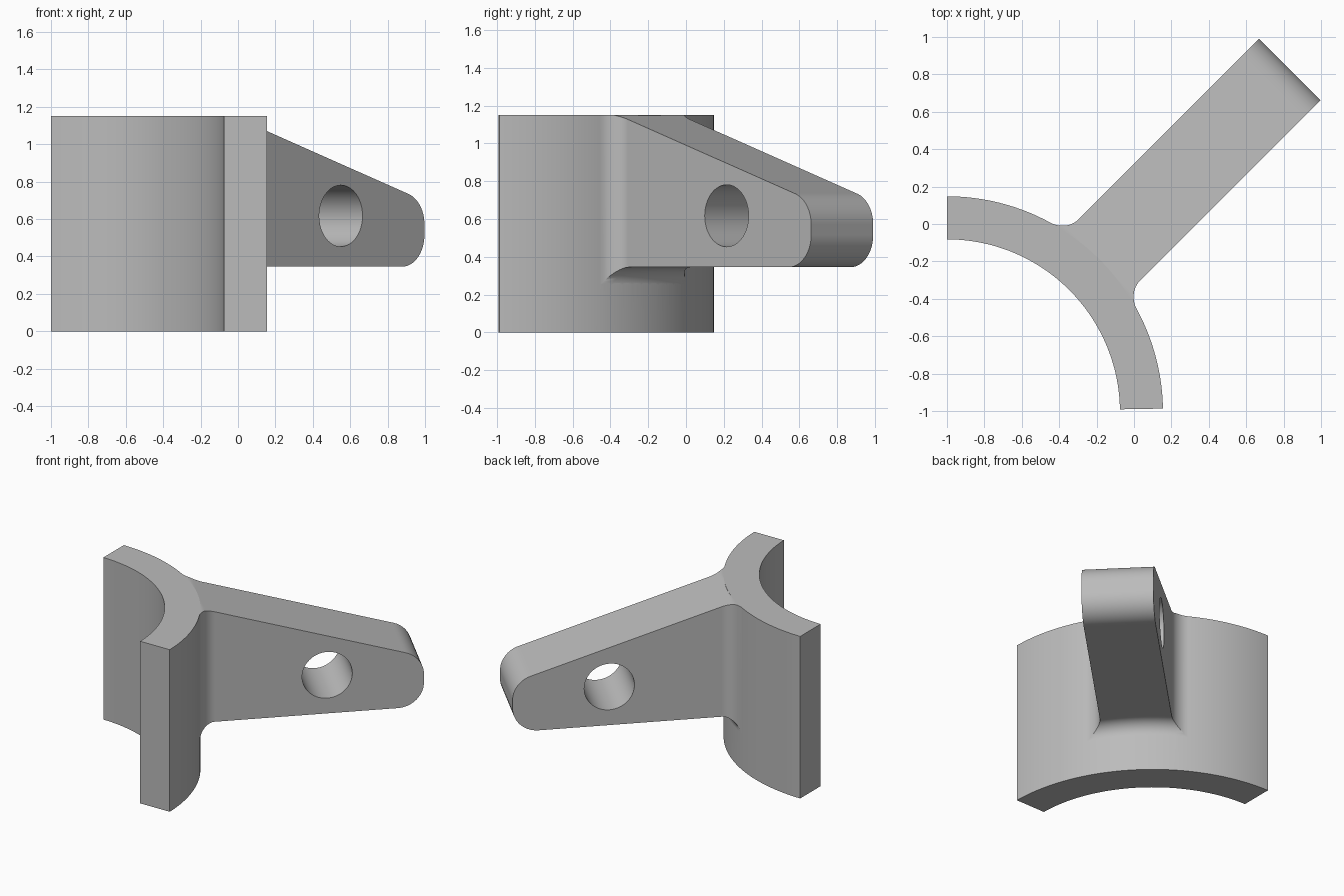
import bpy, bmesh
from math import sin, cos, sqrt, pi, atan, radians
from mathutils import Matrix

if "Cube" in bpy.data.objects:
    bpy.data.objects.remove(bpy.data.objects["Cube"])

HEIGHT, R_OUT, R_IN = 1.15, 1.155, 0.925      # curved wall
HALF, FLOOR, TIP = 0.232, 0.345, 2.592        # arm half width, underside, tip distance
SLOPE, FILLET, ROUND = 0.314, 0.092, 0.17
FRAME = Matrix.Translation((-1, -1.007, 0)) @ Matrix.Rotation(pi / 4, 4, 'Z')

grey = bpy.data.materials.new("grey")
grey.use_nodes = True
grey.diffuse_color = (0.5, 0.5, 0.5, 1)
grey.node_tree.nodes["Principled BSDF"].inputs["Base Color"].default_value = (0.5, 0.5, 0.5, 1)


def loft(name, loops):
    """Join equal closed loops into a capped solid, in the arm-aligned frame."""
    bm = bmesh.new()
    rings = [[bm.verts.new(p) for p in loop] for loop in loops]
    n = len(rings[0])
    for a, b in zip(rings, rings[1:]):
        for i in range(n):
            j = (i + 1) % n
            bm.faces.new((a[i], a[j], b[j], b[i]))
    bm.faces.new(rings[0])
    bm.faces.new(rings[-1])
    bmesh.ops.recalc_face_normals(bm, faces=bm.faces)
    mesh = bpy.data.meshes.new(name)
    bm.to_mesh(mesh)
    bm.free()
    mesh.materials.append(grey)
    obj = bpy.data.objects.new(name, mesh)
    bpy.context.collection.objects.link(obj)
    obj.matrix_world = FRAME
    return obj


def combine(target, other, operation):
    """Apply a boolean and remove the helper."""
    bpy.context.view_layer.update()
    bpy.context.view_layer.objects.active = target
    mod = target.modifiers.new("combine", 'BOOLEAN')
    mod.operation, mod.object, mod.solver = operation, other, 'EXACT'
    bpy.ops.object.modifier_apply(modifier=mod.name)
    bpy.data.objects.remove(other)


# Quarter-ring wall
STEPS = 64
start, end = radians(-44), radians(45)
wall_loops = []
for k in range(STEPS + 1):
    a = start + (end - start) * k / STEPS
    wall_loops.append([(r * cos(a), r * sin(a), z) for r, z in
                       ((R_IN, 0), (R_OUT, 0), (R_OUT, HEIGHT), (R_IN, HEIGHT))])
bracket = loft("bracket", wall_loops)


# Arm heights along its length, including the rounded tip
def slope_at(u):
    return min(HEIGHT, HEIGHT - SLOPE * (u - 1.147))


NOSE = TIP - ROUND
TOP_CENTRE = slope_at(NOSE) - ROUND * sqrt(1 + SLOPE ** 2)


def arc(u):
    return sqrt(max(0, ROUND ** 2 - (u - NOSE) ** 2))


def top_at(u):
    if u > NOSE + ROUND * sin(atan(SLOPE)):
        return TOP_CENTRE + arc(u)
    return slope_at(u)


def bottom_at(u):
    return FLOOR + ROUND - arc(u) if u > NOSE else FLOOR


def section(distance, grow=0.0, curved=False):
    """Arm cross-section, flat or wrapped on a cylinder of that radius."""
    width = HALF + grow
    across = [width * (2 * i / 10 - 1) for i in range(11)]
    pts = [(sqrt(distance ** 2 - v * v) if curved else distance, v) for v in across]
    low = [(u, v, bottom_at(u) - grow) for u, v in pts]
    high = [(u, v, top_at(u)) for u, v in pts]
    return low + high[::-1]


# Arm: root inside the wall, flared fillet, straight run, rounded tip
arm_loops = [section(R_OUT - 0.1, FILLET, True)]
for k in range(13):
    a = pi / 2 * k / 12
    arm_loops.append(section(R_OUT + FILLET * (1 - cos(a)), FILLET * (1 - sin(a)), True))
arm_loops.append(section(1.3))
for k in range(15):
    arm_loops.append(section(NOSE + ROUND * sin(pi / 2 * k / 14)))
arm = loft("arm", arm_loops)

# Pin hole through the arm
bpy.ops.mesh.primitive_cylinder_add(vertices=64, radius=0.164, depth=1)
hole = bpy.context.object
hole.name = "hole_cutter"
hole.hide_render = True
hole.data.materials.append(grey)
hole.matrix_world = FRAME @ Matrix.Translation((1.96, 0, 0.617)) @ Matrix.Rotation(pi / 2, 4, 'X')

combine(arm, hole, 'DIFFERENCE')
combine(bracket, arm, 'UNION')

# Smooth curves, sharp edges, flat sides kept flat
bpy.ops.object.select_all(action='DESELECT')
bracket.select_set(True)
bpy.context.view_layer.objects.active = bracket
bpy.ops.object.shade_smooth_by_angle(angle=radians(25))
weighted = bracket.modifiers.new("weighted_normals", 'WEIGHTED_NORMAL')
weighted.keep_sharp = True
